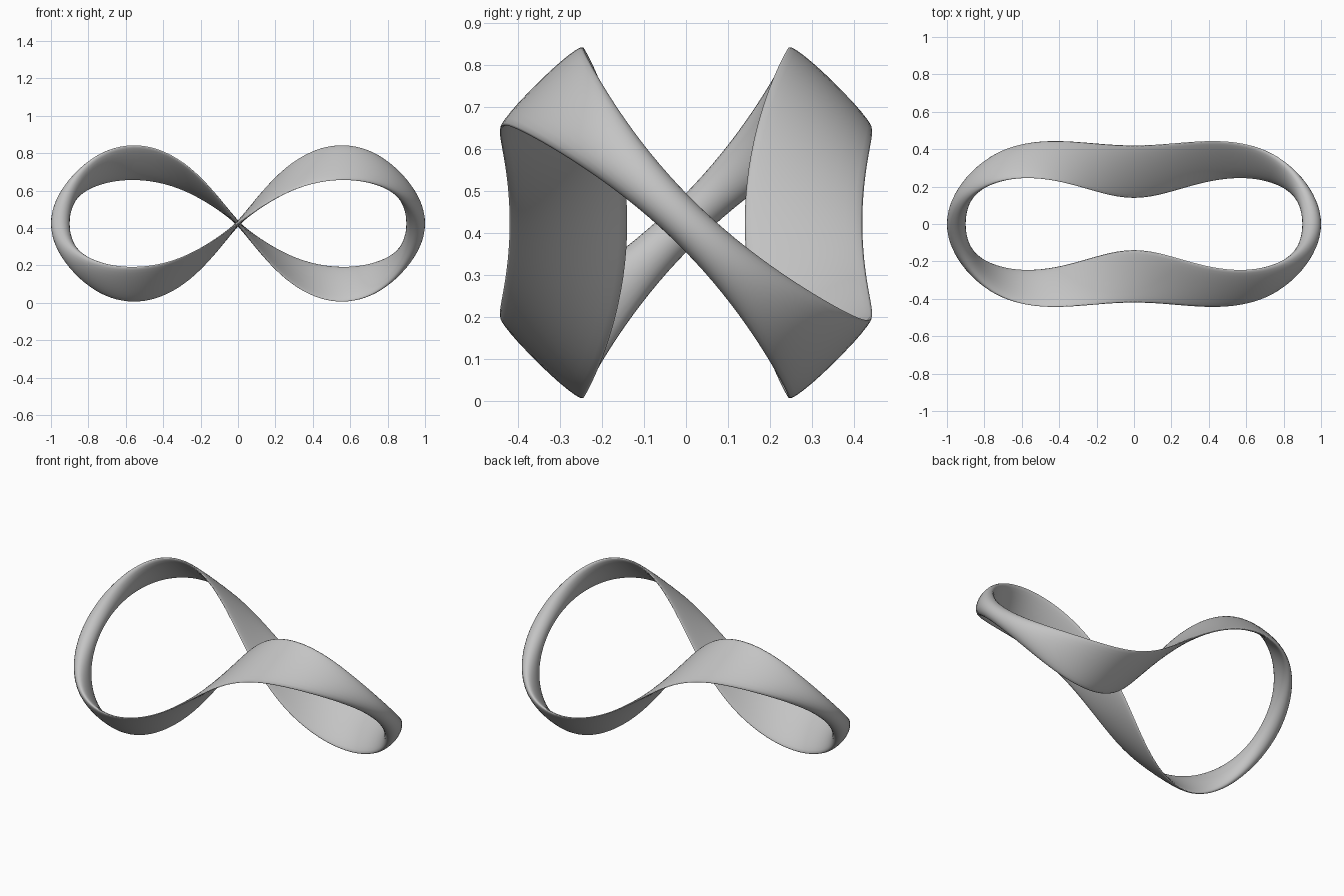
import bpy
import bmesh
from math import sin, cos, pi, radians
from mathutils import Vector

cube = bpy.data.objects.get("Cube")
if cube:
    bpy.data.objects.remove(cube, do_unlink=True)

STEPS, SIDES = 160, 24


def centre(t):
    """Centre line of the figure-eight loop."""
    return Vector((0.87 * sin(t) - 0.08 * sin(3 * t),
                   -0.38 * cos(t) + 0.10 * cos(3 * t),
                   0.424 + 0.325 * sin(2 * t)))


def section(t):
    """Flattened oval: wide at the crossing, round at the two tips."""
    tangent = centre(t + 0.001) - centre(t - 0.001)
    lean = radians(54) * (sin(t) + 0.17 * sin(3 * t))
    across = Vector((0, -cos(lean), -sin(lean)))
    normal = tangent.cross(across).normalized()
    tip = (sin(t) ** 2) ** 3.5
    half_width = 0.14 - 0.09 * tip
    half_thick = 0.012 + 0.038 * tip
    for i in range(SIDES):
        a = 2 * pi * i / SIDES
        yield centre(t) + across * (half_width * cos(a)) + normal * (half_thick * sin(a))


# Loft the sections into one closed band
bm = bmesh.new()
rings = [[bm.verts.new(p) for p in section(2 * pi * k / STEPS)] for k in range(STEPS)]
for k, ring in enumerate(rings):
    following = rings[(k + 1) % STEPS]
    for i in range(SIDES):
        j = (i + 1) % SIDES
        bm.faces.new((ring[i], ring[j], following[j], following[i]))
bmesh.ops.recalc_face_normals(bm, faces=bm.faces)
for face in bm.faces:
    face.smooth = True

mesh = bpy.data.meshes.new("twisted_band")
bm.to_mesh(mesh)
bm.free()
band = bpy.data.objects.new("twisted_band", mesh)
bpy.context.collection.objects.link(band)

# Plain grey material
grey = bpy.data.materials.new("light_grey")
grey.use_nodes = True
colour = (0.55, 0.55, 0.55, 1)
grey.diffuse_color = colour
grey.node_tree.nodes["Principled BSDF"].inputs["Base Color"].default_value = colour
mesh.materials.append(grey)
